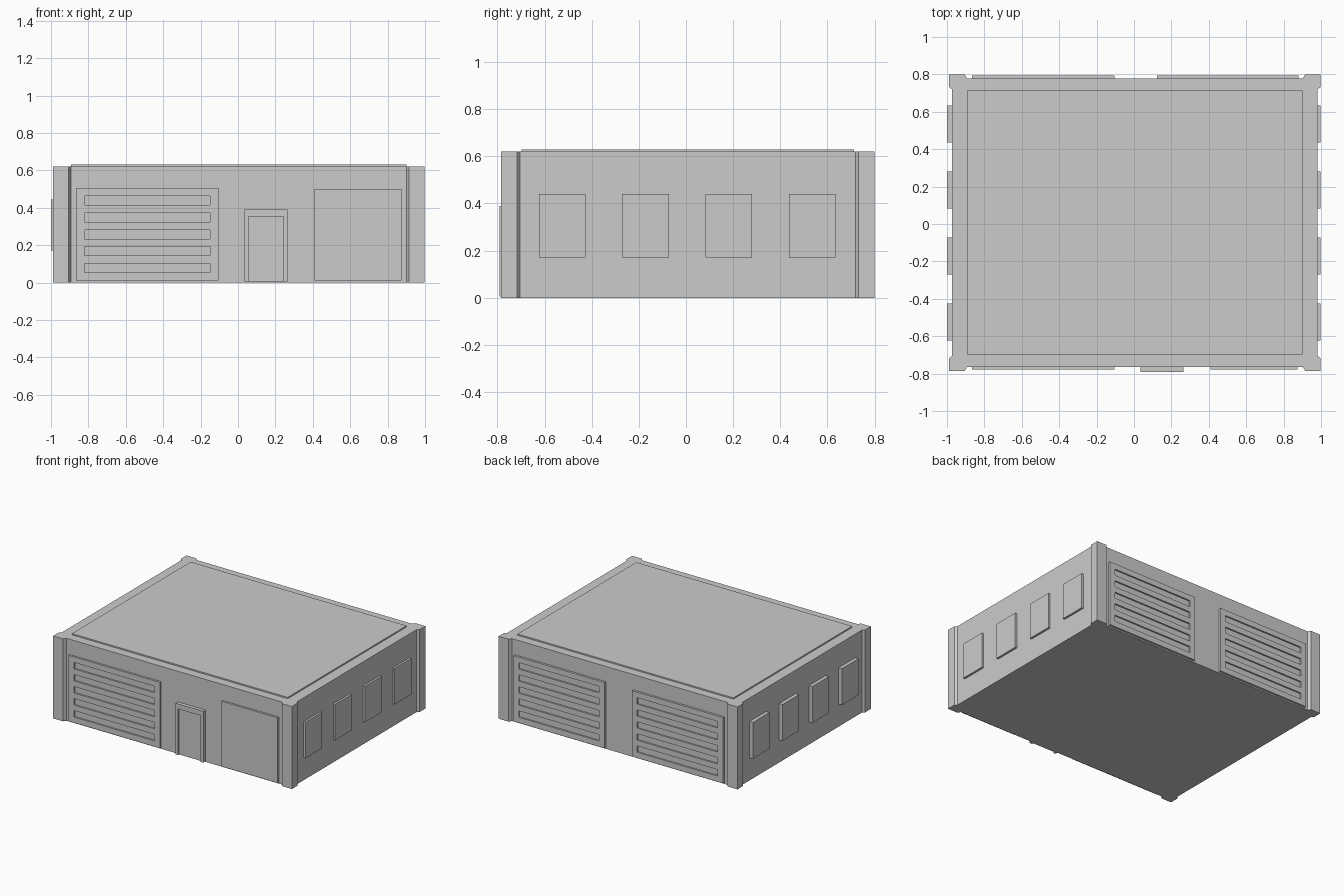
import bpy, bmesh

if "Cube" in bpy.data.objects:
    bpy.data.objects.remove(bpy.data.objects["Cube"])


def finish(name, bm):
    bmesh.ops.recalc_face_normals(bm, faces=bm.faces)
    me = bpy.data.meshes.new(name)
    bm.to_mesh(me)
    bm.free()
    ob = bpy.data.objects.new(name, me)
    bpy.context.collection.objects.link(ob)
    return ob


def boxes(name, spans):
    """One object from boxes given as ((x0, x1), (y0, y1), (z0, z1))."""
    bm = bmesh.new()
    for span in spans:
        vs = bmesh.ops.create_cube(bm, size=1)['verts']
        for v in vs:
            v.co = [min(s) if c < 0 else max(s) for c, s in zip(v.co, span)]
    return finish(name, bm)


def carve(ob, cutter):
    mod = ob.modifiers.new("recess", 'BOOLEAN')
    mod.operation = 'DIFFERENCE'
    mod.solver = 'EXACT'
    mod.object = cutter
    cutter.hide_render = True
    cutter.hide_viewport = True


CX, CY = 0.005, 0.007
FRONT, BACK, LEFT, RIGHT = -0.763, 0.778, -0.972, 0.982

# Walls and corner pillars: one outline mirrored to four corners, extruded up
corner = [(0.977, 0.705), (0.977, 0.712), (0.993, 0.725), (0.993, 0.792),
          (0.91, 0.792), (0.897, 0.771)]
corner = corner[1:]
outline = []
for sx, sy in ((1, 1), (-1, 1), (-1, -1), (1, -1)):
    pts = corner if sx * sy > 0 else corner[::-1]
    outline += [(CX + sx * x, CY + sy * y) for x, y in pts]
bm = bmesh.new()
face = bm.faces.new([bm.verts.new((x, y, 0)) for x, y in outline])
ext = bmesh.ops.extrude_face_region(bm, geom=[face], use_keep_orig=True)
for v in ext['geom']:
    if isinstance(v, bmesh.types.BMVert):
        v.co.z = 0.62
finish("walls", bm)

# Raised roof panel
boxes("roof_panel", [((-0.893, 0.902), (-0.698, 0.713), (0.60, 0.63))])


# Roller doors with five recessed slots
def roller_door(name, x0, x1, wall, out):
    face_y = wall + out * 0.016
    door = boxes(name, [((x0, x1), (wall - out * 0.03, face_y), (0.01, 0.505))])
    slots = [((x0 + 0.045, x1 - 0.045),
              (face_y - out * 0.011, face_y + out * 0.05),
              (0.053 + 0.0905 * i, 0.101 + 0.0905 * i)) for i in range(5)]
    carve(door, boxes(name + "_slots", slots))


roller_door("front_roller_door", -0.865, -0.105, FRONT, -1)
roller_door("back_roller_door_left", -0.865, -0.105, BACK, 1)
roller_door("back_roller_door_right", 0.122, 0.88, BACK, 1)

# Plain front panel
boxes("front_panel", [((0.408, 0.875), (-0.74, -0.779), (0.01, 0.50))])

# Entrance: raised frame around a recessed door leaf
frame = boxes("entrance_frame", [((0.035, 0.265), (-0.74, -0.791), (0.005, 0.39))])
carve(frame, boxes("entrance_opening",
                   [((0.055, 0.243), (-0.778, -0.85), (-0.05, 0.352))]))

# Side windows, four raised panes per side
ys = [-0.525, -0.172, 0.182, 0.535]
boxes("right_windows", [((0.95, 0.998), (y - 0.099, y + 0.099), (0.17, 0.44)) for y in ys])
boxes("left_windows", [((-1.0, -0.94), (y - 0.099, y + 0.099), (0.17, 0.443)) for y in ys])
